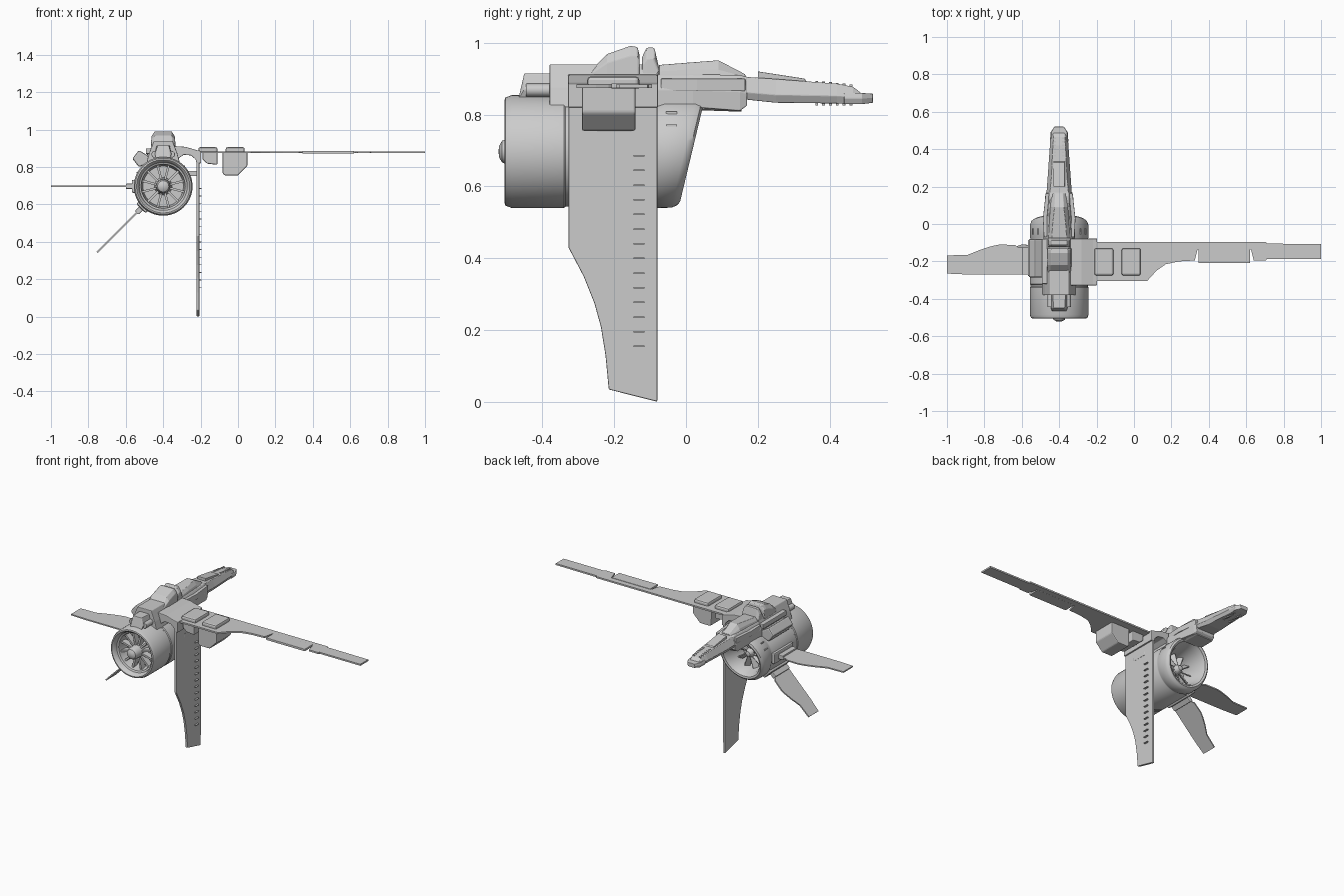
import bpy, bmesh
from math import sin, cos, pi, radians
from mathutils import Matrix, Vector

CX, CZ = -0.4, 0.697          # engine axis
AT_AXIS = Matrix.Translation((CX, 0, CZ))

def finish(name, bm, bevel=0, smooth=False, mat=None):
    if mat:
        bm.transform(mat)
    bmesh.ops.remove_doubles(bm, verts=bm.verts, dist=1e-5)
    bmesh.ops.recalc_face_normals(bm, faces=bm.faces)
    me = bpy.data.meshes.new(name)
    bm.to_mesh(me)
    bm.free()
    ob = bpy.data.objects.new(name, me)
    bpy.context.collection.objects.link(ob)
    if bevel:
        m = ob.modifiers.new("bevel", 'BEVEL')
        m.width, m.segments, m.limit_method = bevel, 2, 'ANGLE'
    if smooth:
        bpy.context.view_layer.objects.active = ob
        ob.select_set(True)
        bpy.ops.object.shade_smooth_by_angle(angle=radians(35))
        ob.select_set(False)
    return ob

def bridge(bm, rings, cap=True):
    rings = [[bm.verts.new(p) for p in r] for r in rings]
    n = len(rings[0])
    for a, b in zip(rings, rings[1:]):
        for i in range(n):
            bm.faces.new((a[i], a[(i + 1) % n], b[(i + 1) % n], b[i]))
    if cap:
        bm.faces.new(rings[0])
        bm.faces.new(rings[-1])

def prism(name, pts, axis, lo, hi, bevel=0, mat=None):
    put = {'x': lambda p, d: (d, p[0], p[1]),
           'y': lambda p, d: (p[0], d, p[1]),
           'z': lambda p, d: (p[0], p[1], d)}[axis]
    bm = bmesh.new()
    bridge(bm, [[put(p, d) for p in pts] for d in (lo, hi)])
    return finish(name, bm, bevel, False, mat)

def box(name, x0, x1, y0, y1, z0, z1, bevel=0, mat=None):
    return prism(name, [(x0, y0), (x1, y0), (x1, y1), (x0, y1)], 'z', z0, z1, bevel, mat)

def loft(name, sections, bevel=0):
    # section: y, half widths (bottom, middle, top), heights (bottom, middle, top)
    bm = bmesh.new()
    bridge(bm, [[(CX + s * w, y, z) for s, w, z in
                 ((-1, wb, zb), (1, wb, zb), (1, wm, zm), (1, wt, zt), (-1, wt, zt), (-1, wm, zm))]
                for y, wb, wm, wt, zb, zm, zt in sections])
    return finish(name, bm, bevel)

def lathe(name, profile, n=48, shear=0.0):
    bm = bmesh.new()
    rings = []
    for y, r in profile:
        k = shear * min(max((y + 0.1) / 0.1, 0), 1)
        rings.append([(CX + r * cos(2 * pi * i / n), y + k * r * sin(2 * pi * i / n),
                       CZ + r * sin(2 * pi * i / n)) for i in range(n)])
    bridge(bm, rings, cap=False)
    bmesh.ops.dissolve_degenerate(bm, dist=1e-6, edges=bm.edges)
    return finish(name, bm, 0, True)

def radial(angle):            # local +x points outward from the engine axis
    return AT_AXIS @ Matrix.Rotation(-radians(angle), 4, 'Y')

# engine nacelle with exhaust at the front and slanted intake at the back
lathe("engine_nacelle", [
    (-0.40, 0), (-0.40, 0.108), (-0.47, 0.118), (-0.475, 0.128), (-0.498, 0.134), (-0.505, 0.142),
    (-0.503, 0.150), (-0.485, 0.157), (-0.34, 0.157), (-0.335, 0.153), (-0.325, 0.153), (-0.32, 0.157),
    (-0.10, 0.157), (-0.09, 0.153), (-0.08, 0.153), (-0.07, 0.157), (-0.005, 0.156), (0.010, 0.150),
    (0.017, 0.140), (0.012, 0.128), (-0.02, 0.113), (-0.10, 0.10), (-0.14, 0.095), (-0.14, 0)], 64, 0.24)
lathe("exhaust_hub", [(-0.39, 0), (-0.39, 0.05), (-0.43, 0.04), (-0.495, 0.037), (-0.512, 0.03),
                      (-0.52, 0.016), (-0.522, 0)], 32)
lathe("intake_hub", [(-0.15, 0), (-0.15, 0.032), (-0.08, 0.028), (-0.055, 0.015), (-0.05, 0)], 24)
for i in range(12):
    box("exhaust_vane", 0.03, 0.116, -0.455, -0.415, -0.006, 0.006, 0, radial(i * 30 + 15))
for i in range(10):
    tilt = Matrix.Rotation(radians(35), 4, 'X')
    box("intake_blade", 0.02, 0.099, -0.018, 0.018, -0.003, 0.003, 0,
        radial(i * 36) @ Matrix.Translation((0, -0.095, 0)) @ tilt)

# mounting shoes around the left of the nacelle, and the two side fins
fin = [(0.15, -0.125), (0.22, -0.125), (0.235, -0.112), (0.32, -0.11), (0.36, -0.118), (0.42, -0.137),
       (0.49, -0.165), (0.6, -0.168), (0.6, -0.265), (0.49, -0.27), (0.15, -0.27)]
for a, reach in ((180, 1.0), (225, 0.833)):
    prism("side_fin", [(0.15 + (u - 0.15) * (reach * 0.6 - 0.15) / 0.45, y) for u, y in fin],
          'z', -0.004, 0.004, 0, radial(a))
    box("fin_root", 0.145, 0.20, -0.27, -0.125, -0.014, 0.014, 0.004, radial(a))
    box("fin_shoe", 0.13, 0.168, -0.28, -0.085, -0.035, 0.035, 0.008, radial(a))
prism("upper_left_pod", [(-0.565, 0.845), (-0.53, 0.89), (-0.48, 0.86), (-0.475, 0.82), (-0.53, 0.80)],
      'y', -0.285, -0.08, 0.008)

# fuselage lying on top of the nacelle
loft("fuselage", [(-0.38, .09, .075, .05, .82, .875, .94), (-0.08, .09, .075, .05, .82, .875, .94)], 0.004)
loft("forward_fuselage", [(-0.08, .085, .085, .06, .82, .87, .912), (0.02, .082, .082, .055, .82, .87, .912),
                          (0.15, .07, .075, .05, .81, .865, .91), (0.17, .065, .07, .05, .825, .86, .905)], 0.003)
loft("belly_block", [(0.04, .05, .06, .065, .812, .816, .83), (0.155, .05, .06, .065, .808, .813, .83)])
loft("nose", [(0.165, .06, .068, .05, .842, .862, .905), (0.25, .05, .062, .042, .833, .855, .899),
              (0.42, .04, .05, .034, .831, .852, .886), (0.465, .038, .047, .03, .83, .85, .877),
              (0.487, .035, .044, .028, .83, .846, .86)], 0.002)
loft("nose_tip", [(0.44, .042, .05, .045, .829, .845, .86), (0.49, .04, .046, .042, .829, .845, .86),
                  (0.52, .022, .026, .026, .833, .846, .858)], 0.002)
prism("nose_wedge", [(0.2, 0.89), (0.2, 0.92), (0.33, 0.9), (0.34, 0.885)], 'x', CX - 0.03, CX + 0.03, 0.002)
loft("spine_hood", [(-0.075, .06, .055, .04, .905, .92, .938), (0.0, .055, .05, .035, .905, .925, .944),
                    (0.09, .05, .042, .025, .905, .925, .951), (0.165, .045, .035, .02, .9, .905, .912)], 0.002)

# humps on the back of the fuselage
loft("main_hump", [(-0.265, .06, .06, .05, .91, .915, .922), (-0.22, .066, .064, .045, .91, .945, .968),
                   (-0.155, .066, .062, .045, .91, .965, .991), (-0.135, .066, .062, .045, .91, .965, .988),
                   (-0.13, .066, .06, .04, .91, .95, .968)], 0.004)
loft("rear_hump", [(-0.122, .06, .058, .04, .91, .94, .96), (-0.11, .06, .058, .04, .91, .955, .986),
                   (-0.088, .06, .058, .04, .91, .955, .986), (-0.075, .06, .058, .045, .91, .92, .93)], 0.004)

# tail equipment, side strips and nose studs on both sides
loft("tail_block", [(-0.465, .035, .04, .035, .84, .845, .85), (-0.45, .035, .045, .03, .84, .87, .915),
                    (-0.375, .035, .045, .035, .84, .87, .915)], 0.004)
for s in (-1, 1):
    bm = bmesh.new()
    bmesh.ops.create_cone(bm, cap_ends=True, segments=20, radius1=0.018, radius2=0.018, depth=0.09,
                          matrix=Matrix.Translation((CX + s * 0.045, -0.40, 0.868)) @ Matrix.Rotation(pi / 2, 4, 'X'))
    finish("tail_tube", bm, 0.002, True)
    xs = sorted((CX + s * 0.062, CX + s * 0.092))
    box("side_strip", *xs, -0.32, -0.08, 0.87, 0.9, 0.004)
    prism("hood_rail", [(CX + s * 0.082, -0.07), (CX + s * 0.087, 0.03), (CX + s * 0.072, 0.165),
                        (CX + s * 0.052, 0.165), (CX + s * 0.065, 0.03), (CX + s * 0.06, -0.07)], 'z', 0.865, 0.9, 0.003)
    for z, r in ((0.805, 0.112), (0.77, 0.14)):
        xs = sorted((CX + s * (r - 0.02), CX + s * (r + 0.004)))
        box("nacelle_slat", *xs, -0.055, -0.025, z - 0.003, z + 0.003)
    for i in range(6):
        y = 0.36 + i * 0.019
        box("nose_stud", CX + s * 0.022 - 0.006, CX + s * 0.022 + 0.006, y, y + 0.008, 0.825, 0.894 - i * 0.002)

# shoulder bracket joining fuselage, long wing and lower wing
prism("shoulder_bracket", [(-0.34, 0.912), (-0.28, 0.908), (-0.22, 0.89), (-0.198, 0.886), (-0.198, 0.82),
                           (-0.222, 0.82), (-0.226, 0.84), (-0.25, 0.862), (-0.29, 0.866), (-0.34, 0.83)],
      'y', -0.328, -0.078, 0.003)
box("lower_strut", -0.27, -0.205, -0.25, -0.15, 0.752, 0.78, 0.004)

# long horizontal wing with raised panels, flap and underslung pods
prism("long_wing", [(-0.25, -0.095), (0.705, -0.095), (0.71, -0.105), (1.0, -0.107), (1.0, -0.187),
                    (0.71, -0.187), (0.705, -0.195), (0.64, -0.195), (0.625, -0.135), (0.34, -0.135),
                    (0.325, -0.195), (0.24, -0.2), (0.17, -0.215), (0.12, -0.25), (0.07, -0.305), (-0.25, -0.305)],
      'z', 0.874, 0.884)
box("wing_flap", 0.345, 0.62, -0.208, -0.13, 0.873, 0.887, 0.002)
for x0, x1 in ((-0.212, -0.11), (-0.066, 0.036)):
    box("wing_panel", x0, x1, -0.275, -0.13, 0.875, 0.906, 0.01)
prism("small_pod", [(-0.19, 0.88), (-0.19, 0.84), (-0.165, 0.818), (-0.11, 0.812), (-0.11, 0.88)],
      'y', -0.29, -0.14, 0.006)
prism("large_pod", [(-0.082, 0.88), (-0.082, 0.765), (-0.07, 0.755), (0.0, 0.755), (0.05, 0.805), (0.05, 0.88)],
      'y', -0.29, -0.14, 0.006)

# tall lower wing with a ladder of vents on its outer face
prism("lower_wing", [(-0.327, 0.85), (-0.327, 0.43), (-0.285, 0.35), (-0.255, 0.275), (-0.237, 0.21),
                     (-0.224, 0.13), (-0.215, 0.035), (-0.08, 0.001), (-0.08, 0.85)], 'x', -0.222, -0.207, 0.003)
for i in range(14):
    z = 0.155 + i * 0.0408
    box("wing_vent", -0.21, -0.195, -0.146, -0.116, z - 0.002, z + 0.002)
